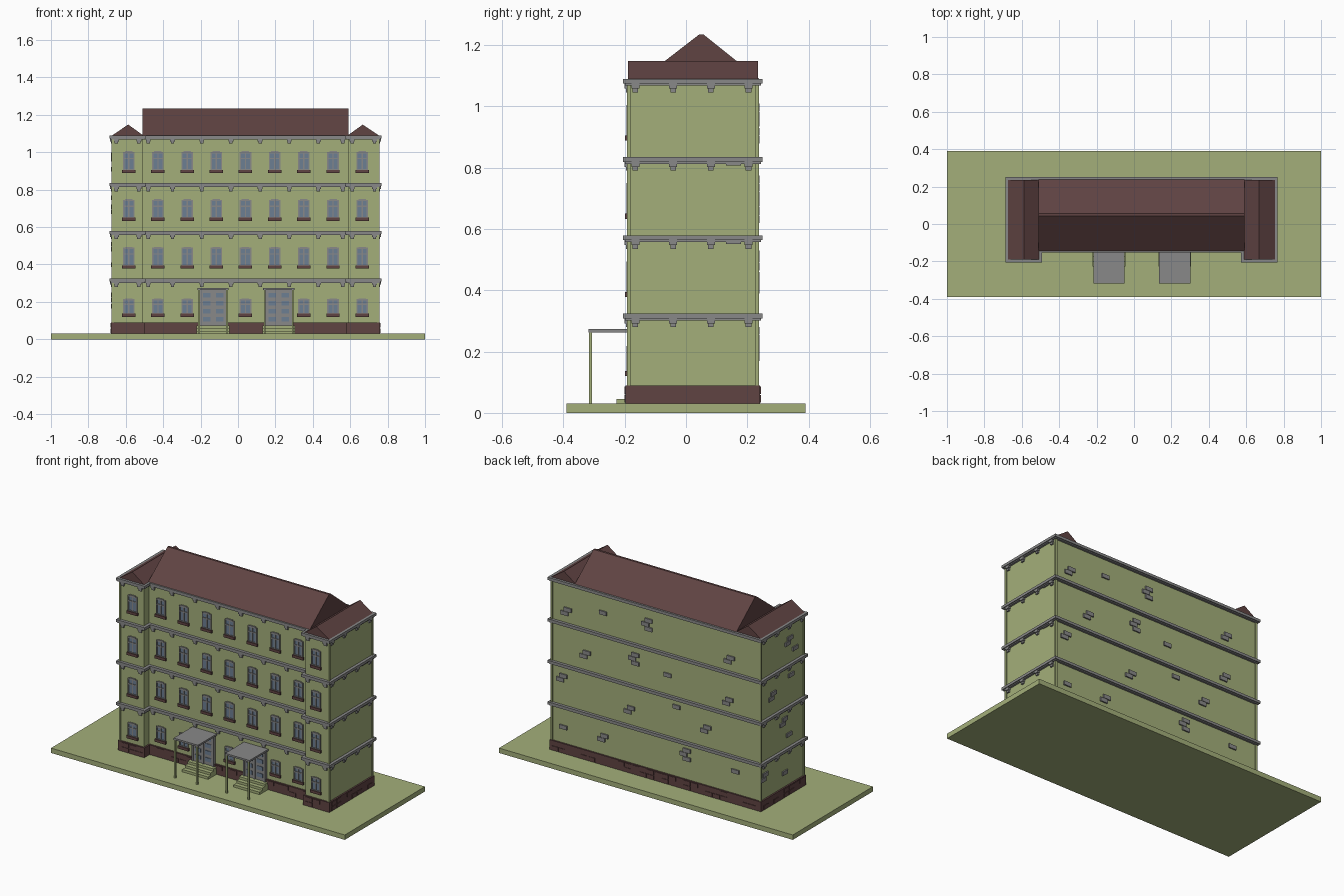
import bpy, bmesh, random
from mathutils import Matrix, Vector

random.seed(4)
if "Cube" in bpy.data.objects:
    bpy.data.objects.remove(bpy.data.objects["Cube"])


def material(name, rgb):
    m = bpy.data.materials.new(name)
    m.use_nodes = True
    m.diffuse_color = (*rgb, 1)
    m.node_tree.nodes["Principled BSDF"].inputs["Base Color"].default_value = (*rgb, 1)
    return m


GREEN = material("pale green", (0.37, 0.43, 0.195))
GREY = material("stone grey", (0.25, 0.25, 0.25))
BROWN = material("roof brown", (0.115, 0.056, 0.055))
GLASS = material("glass blue", (0.15, 0.21, 0.29))


def finish(name, bm, mat):
    bmesh.ops.recalc_face_normals(bm, faces=bm.faces)
    me = bpy.data.meshes.new(name)
    bm.to_mesh(me)
    bm.free()
    me.materials.append(mat)
    ob = bpy.data.objects.new(name, me)
    bpy.context.collection.objects.link(ob)
    return ob


def boxes(name, mat, items):
    """One object from (x0, x1, y0, y1, z0, z1) boxes."""
    bm = bmesh.new()
    for x0, x1, y0, y1, z0, z1 in items:
        mid = Vector((x0 + x1, y0 + y1, z0 + z1)) / 2
        size = Matrix.Diagonal((x1 - x0, y1 - y0, z1 - z0, 1))
        bmesh.ops.create_cube(bm, size=1, matrix=Matrix.Translation(mid) @ size)
    return finish(name, bm, mat)


def prism(name, mat, profile, direction):
    bm = bmesh.new()
    face = bm.faces.new([bm.verts.new(p) for p in profile])
    new = bmesh.ops.extrude_face_region(bm, geom=[face])["geom"]
    bmesh.ops.translate(bm, vec=direction, verts=[v for v in new if isinstance(v, bmesh.types.BMVert)])
    return finish(name, bm, mat)


# Building footprint: two shallow wings at the front corners
CX, HALF, INNER = 0.04, 0.71, 0.55
WING, MID, BACK = -0.187, -0.135, 0.232
STOREY = 0.2555
BANDS = [0.308 + STOREY * i for i in range(4)]


def footprint(name, mat, e, z0, z1):
    a, b = HALF + e, INNER - e
    pts = [(-a, WING - e), (-b, WING - e), (-b, MID - e), (b, MID - e),
           (b, WING - e), (a, WING - e), (a, BACK + e), (-a, BACK + e)]
    return prism(name, mat, [(CX + x, y, z0) for x, y in pts], (0, 0, z1 - z0))


boxes("ground", GREEN, [(-1, 1, -0.39, 0.39, 0, 0.03)])
footprint("walls", GREEN, 0, 0.03, 1.07)
footprint("plinth", BROWN, 0.01, 0.03, 0.09)
for i, z in enumerate(BANDS):
    footprint(f"cornice_{i}", GREY, 0.018, z, z + 0.016)
    footprint(f"cornice_lower_{i}", GREY, 0.012, z - 0.006, z)
footprint("cornice_cap", GREY, 0.018, 1.085, 1.09)
boxes("corner_posts", GREEN, [(x - 0.006, x + 0.006, y - 0.006, y + 0.006, 0.09, 1.07)
                              for x in (CX - HALF, CX + HALF) for y in (WING, BACK)])

# Raised bricks on the plinth
bricks = []
for row in range(2):
    z = 0.034 + row * 0.028
    for k in range(28):
        x = CX - HALF + 0.02 + k * 0.05
        front = WING if abs(x + 0.02 - CX) > INNER else MID
        for y in (front - 0.01, BACK + 0.01):
            if random.random() < 0.4:
                bricks.append((x, x + 0.045, y - 0.003, y + 0.003, z, z + 0.024))
    for k in range(8):
        y = WING + 0.01 + k * 0.05
        for x in (CX - HALF - 0.01, CX + HALF + 0.01):
            if random.random() < 0.4:
                bricks.append((x - 0.003, x + 0.003, y, y + 0.045, z, z + 0.024))
boxes("plinth_bricks", BROWN, bricks)

# Stepped brackets under the cornices, front and sides
blocks = []
for z in BANDS:
    fronts = [(CX + 0.156 * (k - 3.5), MID) for k in range(1, 7)]
    fronts += [(CX + s * x, WING) for s in (-1, 1) for x in (0.57, 0.69)]
    fronts += [(CX + s * 0.52, MID) for s in (-1, 1)]
    for x, y in fronts:
        blocks.append((x - 0.013, x + 0.013, y - 0.014, y, z - 0.016, z))
        blocks.append((x - 0.009, x + 0.009, y - 0.009, y, z - 0.028, z - 0.016))
    for s in (-1, 1):
        wall = CX + s * HALF
        for k in range(4):
            y = -0.165 + 0.123 * k
            for w, d, lo, hi in ((0.013, 0.014, 0.016, 0), (0.009, 0.009, 0.028, 0.016)):
                x0, x1 = sorted((wall, wall + s * d))
                blocks.append((x0, x1, y - w, y + w, z - lo, z - hi))
boxes("brackets", GREY, blocks)

# Windows: glass, frame bars, stepped arch and sill
frames, panes, sills = [], [], []


def window(x, y, z0, h):
    w, t = 0.031, 0.007
    panes.append((x - w, x + w, y - 0.003, y, z0, z0 + h))
    for c in (-w + t / 2, 0, w - t / 2):
        frames.append((x + c - t / 2, x + c + t / 2, y - 0.007, y, z0, z0 + h))
    for f in (0, 0.62, 0.93):
        frames.append((x - w, x + w, y - 0.007, y, z0 + f * h, z0 + f * h + t))
    frames.append((x - 0.02, x + 0.02, y - 0.007, y, z0 + h, z0 + h + 0.005))
    sills.append((x - 0.036, x + 0.036, y - 0.012, y, z0 - 0.014, z0 + 0.003))


for floor in range(4):
    for k in range(-4, 5):
        if floor == 0 and abs(k) == 1:
            continue
        z0 = 0.134 if floor == 0 else 0.134 + STOREY * floor + 0.002
        window(CX + 0.156 * k, WING if abs(k) == 4 else MID, z0, 0.08 if floor == 0 else 0.098)
boxes("window_frames", GREY, frames)
boxes("window_glass", GLASS, panes)
boxes("window_sills", BROWN, sills)

# Two entrances: double door, canopy on posts, steps
for side, x in (("right", -0.133), ("left", 0.218)):
    boxes(f"{side}_door", GREY, [(x - 0.075, x + 0.075, MID - 0.014, MID, 0.075, 0.265)]
          + [(x + c - 0.005, x + c + 0.005, MID - 0.02, MID, 0.075, 0.265) for c in (-0.07, 0, 0.07)])
    boxes(f"{side}_door_glass", GLASS,
          [(x + c - 0.02, x + c + 0.02, MID - 0.017, MID - 0.013, z, z + 0.024)
           for c in (-0.035, 0.035) for z in (0.095, 0.138, 0.181, 0.224)])
    boxes(f"{side}_canopy", GREY, [(x - 0.083, x + 0.083, -0.318, MID, 0.263, 0.274)])
    boxes(f"{side}_canopy_posts", GREEN, [(x + c - 0.005, x + c + 0.005, -0.317, -0.307, 0.03, 0.263)
                                          for c in (-0.075, 0.075)])
    boxes(f"{side}_steps", GREEN, [(x - 0.088, x + 0.088, -0.227 + 0.026 * i, MID, 0.03, 0.045 + 0.015 * i)
                                   for i in range(3)])

# Scattered stone bricks: (position along wall, height, count)
BACK_BRICKS = [(0.64, 0.93, 2), (0.40, 0.975, 1), (0.09, 1.01, 3), (-0.47, 0.93, 2),
               (0.51, 0.70, 2), (0.18, 0.775, 3), (-0.04, 0.71, 1), (-0.46, 0.67, 2),
               (0.67, 0.515, 2), (0.21, 0.44, 2), (-0.10, 0.53, 1), (-0.31, 0.46, 2),
               (0.67, 0.2, 1), (0.39, 0.22, 2), (-0.17, 0.28, 3), (-0.5, 0.24, 1)]
SIDE_BRICKS = [(-0.05, 1.0, 2), (-0.1, 0.92, 1), (0.11, 0.72, 2), (-0.06, 0.77, 1),
               (0.0, 0.52, 2), (-0.04, 0.41, 1), (0.19, 0.25, 2), (0.0, 0.19, 1)]
stones = []
for along, z, n in BACK_BRICKS:
    for i in range(n):
        a, b = along + 0.022 * (i % 2), z - 0.026 * i
        stones.append((a - 0.025, a + 0.025, BACK, BACK + 0.008, b - 0.024, b))
for along, z, n in SIDE_BRICKS:
    for i in range(n):
        a, b = along + 0.022 * (i % 2), z - 0.026 * i
        stones.append((CX - HALF - 0.008, CX - HALF, a - 0.025, a + 0.025, b - 0.024, b))
for z in BANDS[1:3]:
    stones.append((CX + HALF, CX + HALF + 0.008, 0.13, 0.18, z - 0.012, z))
boxes("wall_bricks", GREY, stones)

# Roofs: long main gable and a small gable over each wing
prism("main_roof", BROWN, [(CX - INNER, -0.146, 1.089), (CX - INNER, 0.043, 1.235),
                           (CX - INNER, 0.057, 1.235), (CX - INNER, 0.24, 1.089)], (2 * INNER, 0, 0))
for side, s in (("right", -1), ("left", 1)):
    prism(f"{side}_wing_roof", BROWN, [(CX + s * 0.545, -0.19, 1.089), (CX + s * 0.627, -0.19, 1.148),
                                       (CX + s * 0.715, -0.19, 1.089)], (0, 0.425, 0))
